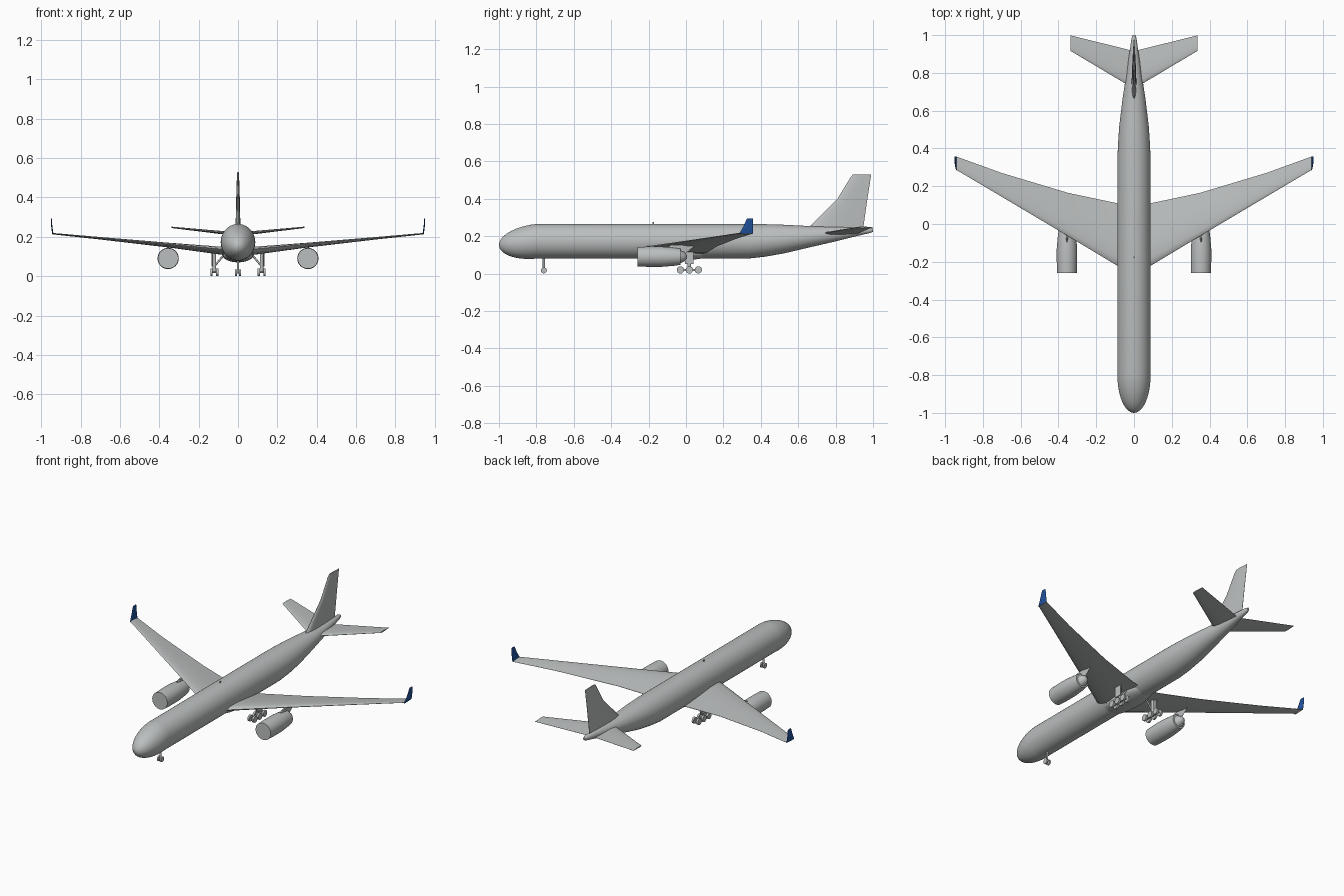
import bpy, bmesh, math
from mathutils import Vector

if "Cube" in bpy.data.objects:
    bpy.data.objects.remove(bpy.data.objects["Cube"])


def material(name, color):
    m = bpy.data.materials.new(name)
    m.diffuse_color = (*color, 1)
    m.use_nodes = True
    m.node_tree.nodes["Principled BSDF"].inputs["Base Color"].default_value = (*color, 1)
    return m


GREY = material("light grey", (0.5, 0.52, 0.52))
BLUE = material("winglet blue", (0.015, 0.085, 0.34))


def finish(name, bm, mat=GREY, angle=40):
    bmesh.ops.recalc_face_normals(bm, faces=bm.faces)
    mesh = bpy.data.meshes.new(name)
    bm.to_mesh(mesh)
    bm.free()
    ob = bpy.data.objects.new(name, mesh)
    mesh.materials.append(mat)
    bpy.context.collection.objects.link(ob)
    bpy.ops.object.select_all(action='DESELECT')
    ob.select_set(True)
    bpy.context.view_layer.objects.active = ob
    bpy.ops.object.shade_smooth_by_angle(angle=math.radians(angle))
    return ob


def loft(name, rings, mat=GREY):
    """Skin a list of closed rings and cap both ends."""
    bm = bmesh.new()
    loops = [[bm.verts.new(p) for p in ring] for ring in rings]
    for a, b in zip(loops, loops[1:]):
        for i in range(len(a)):
            j = (i + 1) % len(a)
            bm.faces.new((a[i], a[j], b[j], b[i]))
    bm.faces.new(loops[0])
    bm.faces.new(loops[-1])
    return finish(name, bm, mat)


def ellipse(x, y, z, rx, rz, n=40):
    return [(x + rx * math.cos(2 * math.pi * i / n), y,
             z + rz * math.sin(2 * math.pi * i / n)) for i in range(n)]


# Chord fraction and thickness fraction of the wing section
FOIL = [(0, 0), (0.03, 0.45), (0.12, 0.8), (0.32, 1), (0.65, 0.6), (1, 0.06)]


def foil(lead, trail, thick, normal):
    lead, trail, normal = Vector(lead), Vector(trail), Vector(normal)
    upper = [lead.lerp(trail, t) + normal * (thick / 2 * h) for t, h in FOIL]
    lower = [lead.lerp(trail, t) - normal * (thick / 2 * h) for t, h in FOIL[:0:-1]]
    return upper + lower


def cylinder(name, a, b, r, n=20):
    a, b = Vector(a), Vector(b)
    bm = bmesh.new()
    bmesh.ops.create_cone(bm, cap_ends=True, segments=n, radius1=r, radius2=r,
                          depth=(b - a).length)
    bmesh.ops.rotate(bm, verts=bm.verts,
                     matrix=Vector((0, 0, 1)).rotation_difference(b - a).to_matrix())
    bmesh.ops.translate(bm, verts=bm.verts, vec=(a + b) / 2)
    return finish(name, bm)


def box(name, center, size):
    bm = bmesh.new()
    bmesh.ops.create_cube(bm, size=1)
    bmesh.ops.scale(bm, verts=bm.verts, vec=size)
    bmesh.ops.translate(bm, verts=bm.verts, vec=center)
    return finish(name, bm)


# Fuselage: rounded nose, straight barrel, upswept tail cone
nose = []
for i in range(11):
    u = 1 - math.cos(math.pi / 2 * (i + 0.15) / 10.15)
    s = math.sqrt(1 - (1 - u) ** 2)
    nose.append(ellipse(0, -1 + 0.2 * u, 0.153 + 0.0195 * u, 0.088 * s, 0.0925 * s))
tail = [(0.1, 0.1725, 0.088, 0.0925), (0.33, 0.1725, 0.088, 0.0925),
        (0.42, 0.177, 0.085, 0.087), (0.52, 0.184, 0.078, 0.077),
        (0.66, 0.197, 0.061, 0.057), (0.8, 0.211, 0.04, 0.039),
        (0.92, 0.224, 0.022, 0.022), (0.985, 0.231, 0.013, 0.014),
        (1.0, 0.232, 0.007, 0.008)]
loft("fuselage", nose + [ellipse(0, *s) for s in tail])

# Belly fairing between the wing roots
fairing = []
for i in range(13):
    a = math.pi * (i + 0.2) / 12.4
    fairing.append(ellipse(0, -0.05 - 0.2 * math.cos(a), 0.11,
                           0.08 * math.sin(a), 0.04 * math.sin(a)))
loft("belly_fairing", fairing)

# Vertical fin
SIDE = (1, 0, 0)
loft("tail_fin", [
    foil((0, 0.64, 0.23), (0, 0.945, 0.225), 0.026, SIDE),
    foil((0, 0.81, 0.40), (0, 0.97, 0.40), 0.018, SIDE),
    foil((0, 0.88, 0.515), (0, 0.988, 0.515), 0.011, SIDE),
    foil((0, 0.892, 0.53), (0, 0.99, 0.53), 0.007, SIDE)])

# Roof antenna
box("roof_antenna", (0, -0.175, 0.268), (0.004, 0.008, 0.014))

UP = (0, 0, 1)
for side, s in (("left", 1), ("right", -1)):
    # Main wing with a kinked trailing edge
    loft(side + "_wing", [
        foil((0, -0.272, 0.132), (0, 0.1, 0.105), 0.045, UP),
        foil((s * 0.09, -0.22, 0.138), (s * 0.09, 0.11, 0.112), 0.038, UP),
        foil((s * 0.35, -0.064, 0.163), (s * 0.35, 0.165, 0.146), 0.022, UP),
        foil((s * 0.7, 0.144, 0.195), (s * 0.7, 0.27, 0.187), 0.012, UP),
        foil((s * 0.943, 0.288, 0.217), (s * 0.943, 0.358, 0.214), 0.007, UP)])

    # Winglet
    loft(side + "_winglet", [
        foil((s * 0.941, 0.284, 0.213), (s * 0.941, 0.358, 0.213), 0.007, SIDE),
        foil((s * 0.946, 0.306, 0.25), (s * 0.946, 0.358, 0.25), 0.006, SIDE),
        foil((s * 0.949, 0.326, 0.295), (s * 0.949, 0.357, 0.295), 0.004, SIDE)], BLUE)

    # Horizontal stabilizer
    loft(side + "_stabilizer", [
        foil((0, 0.715, 0.212), (0, 0.915, 0.212), 0.02, UP),
        foil((s * 0.04, 0.74, 0.217), (s * 0.04, 0.925, 0.217), 0.018, UP),
        foil((s * 0.337, 0.917, 0.248), (s * 0.337, 0.999, 0.248), 0.007, UP)])

    # Engine nacelle with tapered exhaust cone, and its pylon
    ex = s * 0.355
    loft(side + "_engine", [ellipse(ex, y, 0.09, r, r, 32) for y, r in (
        (-0.26, 0.052), (-0.2, 0.054), (-0.13, 0.054), (-0.06, 0.048),
        (-0.03, 0.043), (-0.029, 0.034), (-0.005, 0.022), (0.005, 0.008))])
    loft(side + "_pylon", [
        foil((ex, -0.13, 0.12), (ex, -0.01, 0.1), 0.012, SIDE),
        foil((ex, -0.08, 0.152), (ex, 0.05, 0.152), 0.012, SIDE)])

    # Main landing gear: leg, brace, bogie beam and six wheels
    gx = s * 0.12
    cylinder(side + "_gear_leg", (gx, 0.018, 0.02), (gx, 0.018, 0.125), 0.009)
    cylinder(side + "_gear_brace", (gx, 0.018, 0.05), (s * 0.07, 0.018, 0.11), 0.005, 12)
    box(side + "_gear_door", (gx + s * 0.011, 0.018, 0.085), (0.005, 0.046, 0.07))
    box(side + "_bogie_beam", (gx, 0.018, 0.02), (0.01, 0.1, 0.01))
    for row, y in enumerate((-0.03, 0.018, 0.066)):
        cylinder(f"{side}_axle_{row}", (gx - 0.015, y, 0.02), (gx + 0.015, y, 0.02), 0.004, 10)
        for w in (-1, 1):
            x = gx + w * 0.015
            cylinder(f"{side}_main_wheel_{row}", (x - 0.006, y, 0.0195),
                     (x + 0.006, y, 0.0195), 0.0195)

    # Nose wheels
    cylinder(side + "_nose_wheel", (s * 0.005, -0.76, 0.017), (s * 0.014, -0.76, 0.017), 0.016)

# Nose gear strut
cylinder("nose_gear_strut", (0, -0.76, 0.015), (0, -0.76, 0.1), 0.006, 12)
cylinder("nose_axle", (-0.008, -0.76, 0.017), (0.008, -0.76, 0.017), 0.004, 10)
